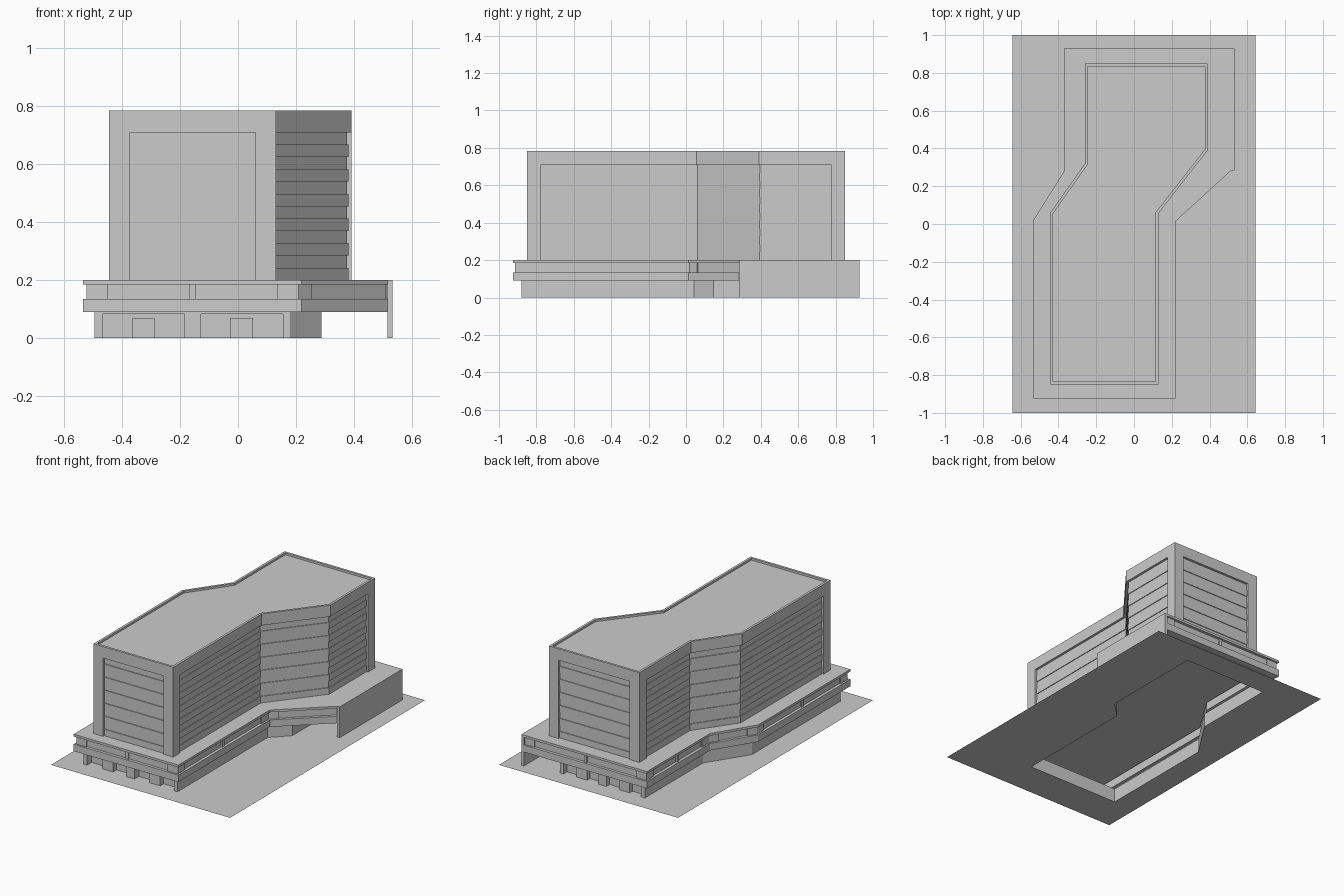
import bpy, bmesh
from mathutils import Vector

cube = bpy.data.objects.get("Cube")
if cube:
    bpy.data.objects.remove(cube, do_unlink=True)

# One plain grey for the whole massing model
grey = bpy.data.materials.new("light grey")
grey.use_nodes = True
grey.diffuse_color = (0.6, 0.6, 0.6, 1)
grey.node_tree.nodes["Principled BSDF"].inputs["Base Color"].default_value = grey.diffuse_color


def finish(name, bm):
    mesh = bpy.data.meshes.new(name)
    bm.to_mesh(mesh)
    bm.free()
    mesh.materials.append(grey)
    obj = bpy.data.objects.new(name, mesh)
    bpy.context.collection.objects.link(obj)
    return obj


def inset(poly, d):
    """Move every edge of a counter-clockwise outline inwards by d."""
    result = []
    for i, p in enumerate(poly):
        a, b, c = Vector(poly[i - 1]), Vector(p), Vector(poly[(i + 1) % len(poly)])
        u, v = (b - a).normalized(), (c - b).normalized()
        n, m = Vector((-u.y, u.x)), Vector((-v.y, v.x))
        result.append(tuple(b + (n + m) * (d / (1 + n.dot(m)))))
    return result


def loop(bm, poly, z):
    return [bm.verts.new((x, y, z)) for x, y in poly]


def prism(name, poly, z0, z1):
    bm = bmesh.new()
    low, high = loop(bm, poly, z0), loop(bm, poly, z1)
    bm.faces.new(low[::-1])
    bm.faces.new(high)
    for i in range(len(poly)):
        bm.faces.new((low[i - 1], low[i], high[i], high[i - 1]))
    return finish(name, bm)


def ring(name, poly, thickness, z0, z1):
    """Hollow wall following an outline."""
    bm = bmesh.new()
    inner = inset(poly, thickness)
    loops = [loop(bm, p, z) for p, z in ((poly, z0), (poly, z1), (inner, z1), (inner, z0))]
    for k in range(4):
        a, b = loops[k], loops[(k + 1) % 4]
        for i in range(len(poly)):
            bm.faces.new((a[i - 1], a[i], b[i], b[i - 1]))
    return finish(name, bm)


def sheet(name, outer, hole, z):
    """Flat sheet with an opening in it."""
    bm = bmesh.new()
    for outline in (outer, hole):
        verts = loop(bm, outline, z)
        for i in range(len(verts)):
            bm.edges.new((verts[i - 1], verts[i]))
    bmesh.ops.triangle_fill(bm, edges=bm.edges[:], use_beauty=True, normal=(0, 0, 1))
    bmesh.ops.dissolve_limit(bm, angle_limit=0.01, verts=bm.verts[:], edges=bm.edges[:])
    return finish(name, bm)


def box(name, x0, x1, ya, yb, z0, z1):
    y0, y1 = sorted((ya, yb))
    return prism(name, [(x0, y0), (x1, y0), (x1, y1), (x0, y1)], z0, z1)


def pier(name, poly, edge, start, width, depth, z0, z1):
    """Block lying against the inside of one outline edge."""
    a, b = Vector(poly[edge]), Vector(poly[(edge + 1) % len(poly)])
    u = (b - a).normalized()
    n = Vector((-u.y, u.x)) * depth
    p, q = a + u * start, a + u * (start + width)
    return prism(name, [tuple(v) for v in (p, q, q + n, p + n)], z0, z1)


# Outlines, counter-clockwise from the front right corner
tower = [(-0.443, -0.85), (0.13, -0.85), (0.13, 0.057), (0.39, 0.39),
         (0.39, 0.85), (-0.26, 0.85), (-0.26, 0.32), (-0.443, 0.06)]
podium = [(-0.533, -0.925), (0.219, -0.925), (0.219, 0.013), (0.514, 0.283), (0.532, 0.283),
          (0.532, 0.928), (-0.37, 0.928), (-0.37, 0.28), (-0.533, 0.02)]
base = [(-0.494, -0.77), (0.182, -0.77), (0.182, 0.043), (0.287, 0.147),
        (0.287, 0.845), (-0.325, 0.845), (-0.325, 0.29), (-0.494, 0.03)]
opening = inset(base, 0.008)

# Ground sheet, open under the hollow ground floor
sheet("ground_sheet", [(-0.643, -1), (0.643, -1), (0.643, 1), (-0.643, 1)], opening, 0)

# Ground floor walls
ring("ground_floor_wall", base, 0.008, 0, 0.09)


# Entrance porticoes with two shallow bays and a door box in each
def portico(name, x0, x1, y_out, y_recess, y_wall):
    mid = (x0 + x1) / 2
    box(name + "_recess_wall", x0, x1, y_recess, y_wall, 0, 0.09)
    for a, b in ((x0, x0 + 0.027), (mid - 0.028, mid + 0.028), (x1 - 0.027, x1)):
        box(name + "_pier", a, b, y_out, y_recess, 0, 0.084)
    box(name + "_lintel", x0, x1, y_out, y_recess, 0.084, 0.09)
    for t in (0.25, 0.75):
        c = x0 + (x1 - x0) * t
        door_y = y_recess + (y_out - y_recess) * 0.8
        box(name + "_door_box", c - 0.038, c + 0.038, door_y, y_recess, 0, 0.07)


portico("front_portico", -0.494, 0.182, -0.88, -0.835, -0.77)
portico("back_portico", -0.325, 0.287, 0.885, 0.85, 0.845)

# Hollow podium: two slab bands with a shallow window strip between them
sheet("podium_floor", podium, opening, 0.09)
ring("podium_lower_band", podium, 0.004, 0.09, 0.135)
ring("podium_lower_ledge", podium, 0.023, 0.133, 0.135)
ring("podium_upper_ledge", podium, 0.023, 0.185, 0.187)
ring("podium_upper_band", podium, 0.004, 0.185, 0.198)
prism("podium_roof", podium, 0.198, 0.2)
strip = inset(podium, 0.011)
ring("podium_window_strip", inset(podium, 0.019), 0.004, 0.135, 0.185)
for i in range(len(strip)):
    length = (Vector(strip[(i + 1) % len(strip)]) - Vector(strip[i])).length
    if length < 0.1:
        continue
    end = 0.073 if length > 0.5 else 0.06
    pier("podium_start_pier", strip, i, 0, end, 0.01, 0.135, 0.185)
    if i != 2:
        pier("podium_end_pier", strip, i, length - end, end, 0.01, 0.135, 0.185)
    if length > 0.5:
        pier("podium_mullion", strip, i, length / 2 - 0.01, 0.02, 0.01, 0.135, 0.185)

# Solid screen wall down to the ground on the left side
box("screen_wall", 0.514, 0.532, 0.283, 0.928, 0, 0.2)

# Tower: recessed core, alternating proud bands, corner pillars and top
band_top = 0.708
prism("tower_core", inset(tower, 0.0155), 0.2, band_top)
band_height = (band_top - 0.2) / 12
for i in range(0, 12, 2):
    z = 0.2 + i * band_height
    prism("tower_band", inset(tower, 0.0105), z, z + band_height)
for i, sx, sy in ((0, 1, 1), (1, -1, 1), (4, -1, -1), (5, 1, -1)):
    x, y = tower[i]
    xs = sorted((x, x + sx * 0.07))
    box("tower_corner_pillar", *xs, y, y + sy * 0.071, 0.2, band_top)
prism("tower_top", tower, band_top, 0.77)
ring("roof_parapet", tower, 0.015, 0.77, 0.783)
